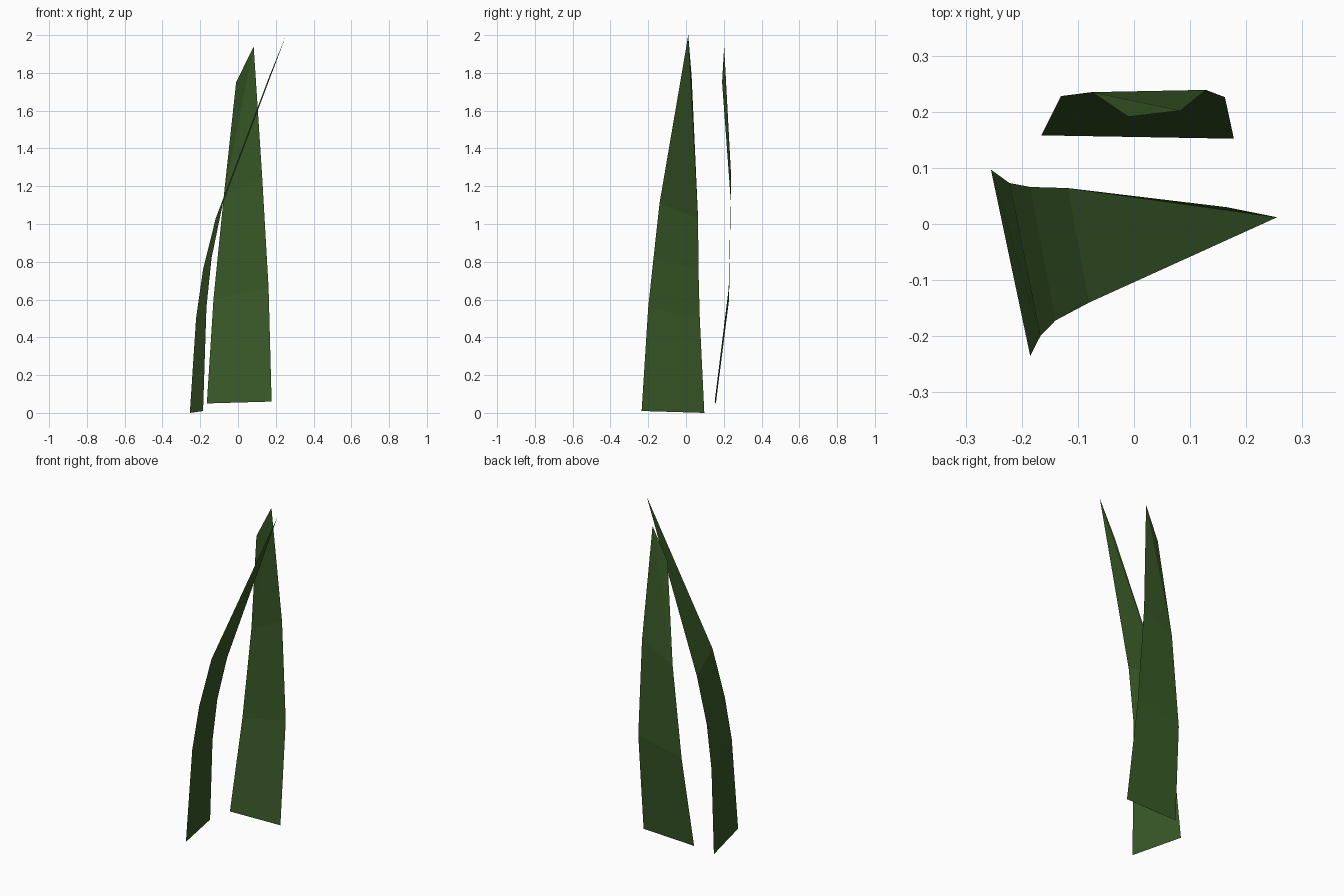
import bpy

if "Cube" in bpy.data.objects:
    bpy.data.objects.remove(bpy.data.objects["Cube"])

green = bpy.data.materials.new("leaf_green")
green.diffuse_color = (0.04, 0.10, 0.02, 1)
green.use_nodes = True
green.node_tree.nodes["Principled BSDF"].inputs["Base Color"].default_value = green.diffuse_color


def blade(name, left, right, tip, upper):
    """Flat-faced strip between two edges, closed by an extra upper point and a tip."""
    n = len(left)
    verts = left + right + [upper, tip]
    faces = [(i, n + i, n + i + 1, i + 1) for i in range(n - 1)]
    up, top = 2 * n, 2 * n + 1
    faces += [(n - 1, 2 * n - 1, top), (n - 1, top, up)]
    mesh = bpy.data.meshes.new(name)
    mesh.from_pydata(verts, [], faces)
    mesh.materials.append(green)
    obj = bpy.data.objects.new(name, mesh)
    bpy.context.collection.objects.link(obj)
    return obj


# Blade that leans over to the right, seen almost edge-on from the front
blade("leaning_blade",
      left=[(-0.255, 0.097, 0.0), (-0.222, 0.073, 0.50),
            (-0.185, 0.066, 0.76), (-0.118, 0.064, 1.03)],
      right=[(-0.185, -0.235, 0.01), (-0.167, -0.20, 0.56),
             (-0.14, -0.172, 0.82), (-0.08, -0.14, 1.11)],
      upper=(0.165, 0.03, 1.78), tip=(0.255, 0.012, 2.0))

# Upright blade at the back, facing the front
blade("upright_blade",
      left=[(-0.165, 0.158, 0.05), (-0.13, 0.228, 0.60), (-0.075, 0.235, 1.15)],
      right=[(0.178, 0.152, 0.06), (0.162, 0.226, 0.66), (0.128, 0.239, 1.25)],
      upper=(-0.01, 0.191, 1.75), tip=(0.083, 0.202, 1.94))
